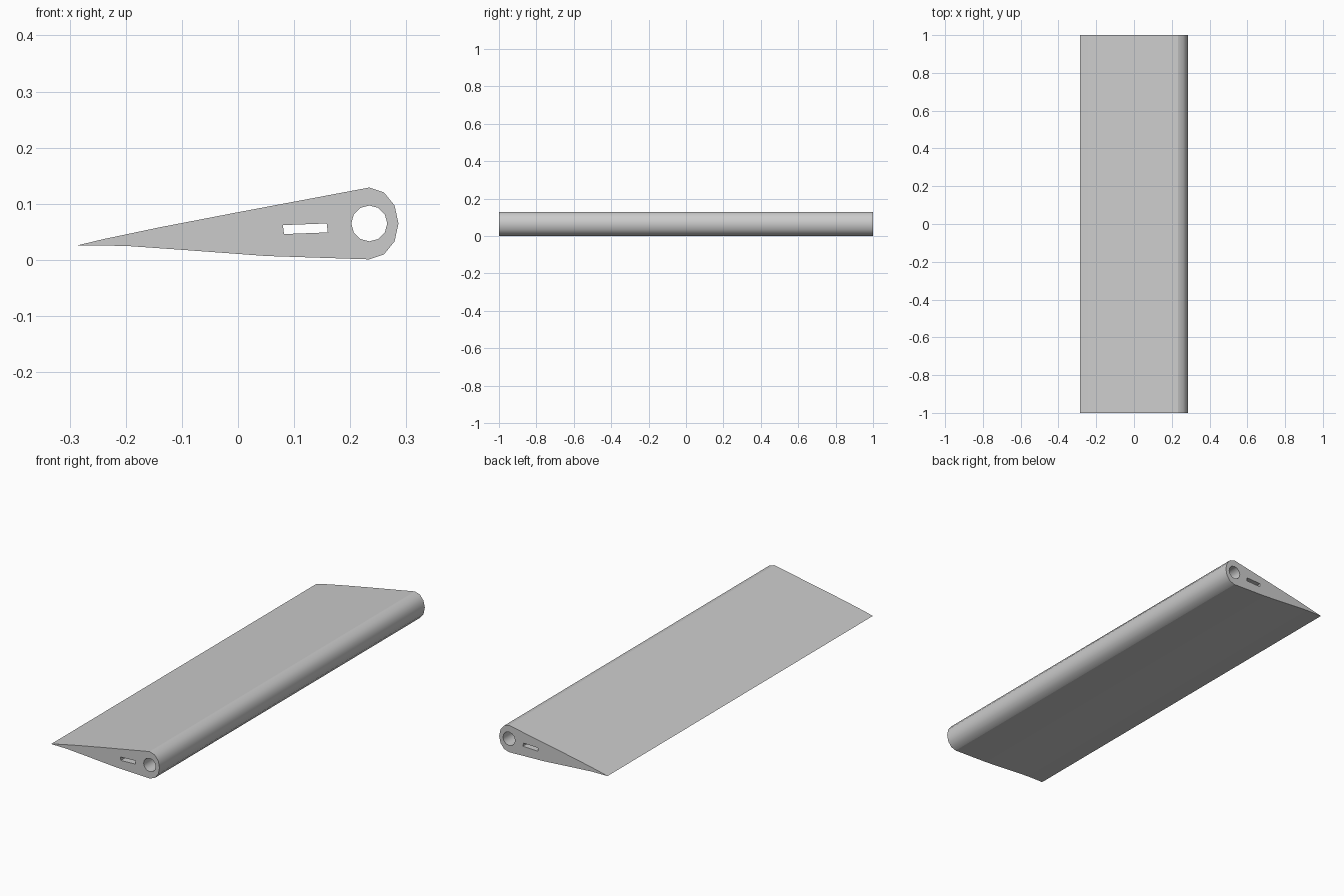
import bpy, bmesh
from math import cos, sin, radians
from mathutils import Vector

old = bpy.data.objects.get("Cube")
if old:
    bpy.data.objects.remove(old, do_unlink=True)

HALF_SPAN = 1.0
CX, CZ = 0.234, 0.065


def arc(rx, rz, start, stop, step):
    """Points on an ellipse about the spar centre."""
    return [(CX + rx * cos(radians(a)), CZ + rz * sin(radians(a)))
            for a in range(start, stop, step)]


# Section: tapering skin, rounded nose, round spar bore and slot
upper = [(-0.286, 0.026), (-0.24, 0.037), (-0.14, 0.058), (0.0, 0.085)]
nose = arc(0.052, 0.064, 90, -91, -30)
lower = [(0.05, 0.007), (-0.1, 0.018), (-0.2, 0.025)]
bore = arc(0.032, 0.032, 0, 360, 30)
slot = [(0.08, 0.062), (0.158, 0.065), (0.16, 0.049), (0.082, 0.046)]

bm = bmesh.new()
edges = []
for loop in (upper + nose + lower, bore, slot):
    verts = [bm.verts.new((x, -HALF_SPAN, z)) for x, z in loop]
    edges += [bm.edges.new((v, verts[i - 1])) for i, v in enumerate(verts)]
bmesh.ops.triangle_fill(bm, edges=edges, use_beauty=True, normal=Vector((0, -1, 0)))

# Extrude the section along the span
ext = bmesh.ops.extrude_face_region(bm, geom=bm.faces[:], use_keep_orig=True)
moved = [g for g in ext["geom"] if isinstance(g, bmesh.types.BMVert)]
bmesh.ops.translate(bm, verts=moved, vec=(0, 2 * HALF_SPAN, 0))
bmesh.ops.recalc_face_normals(bm, faces=bm.faces[:])

# Smooth only the curved nose and bore; skin and ends stay flat
for f in bm.faces:
    f.smooth = abs(f.normal.y) < 0.5 and f.calc_center_median().x > 0.19

mesh = bpy.data.meshes.new("blade")
bm.to_mesh(mesh)
bm.free()
blade = bpy.data.objects.new("blade", mesh)
bpy.context.collection.objects.link(blade)

# Plain grey finish
grey = bpy.data.materials.new("grey")
grey.use_nodes = True
colour = (0.6, 0.6, 0.6, 1)
grey.diffuse_color = colour
grey.node_tree.nodes["Principled BSDF"].inputs["Base Color"].default_value = colour
mesh.materials.append(grey)
